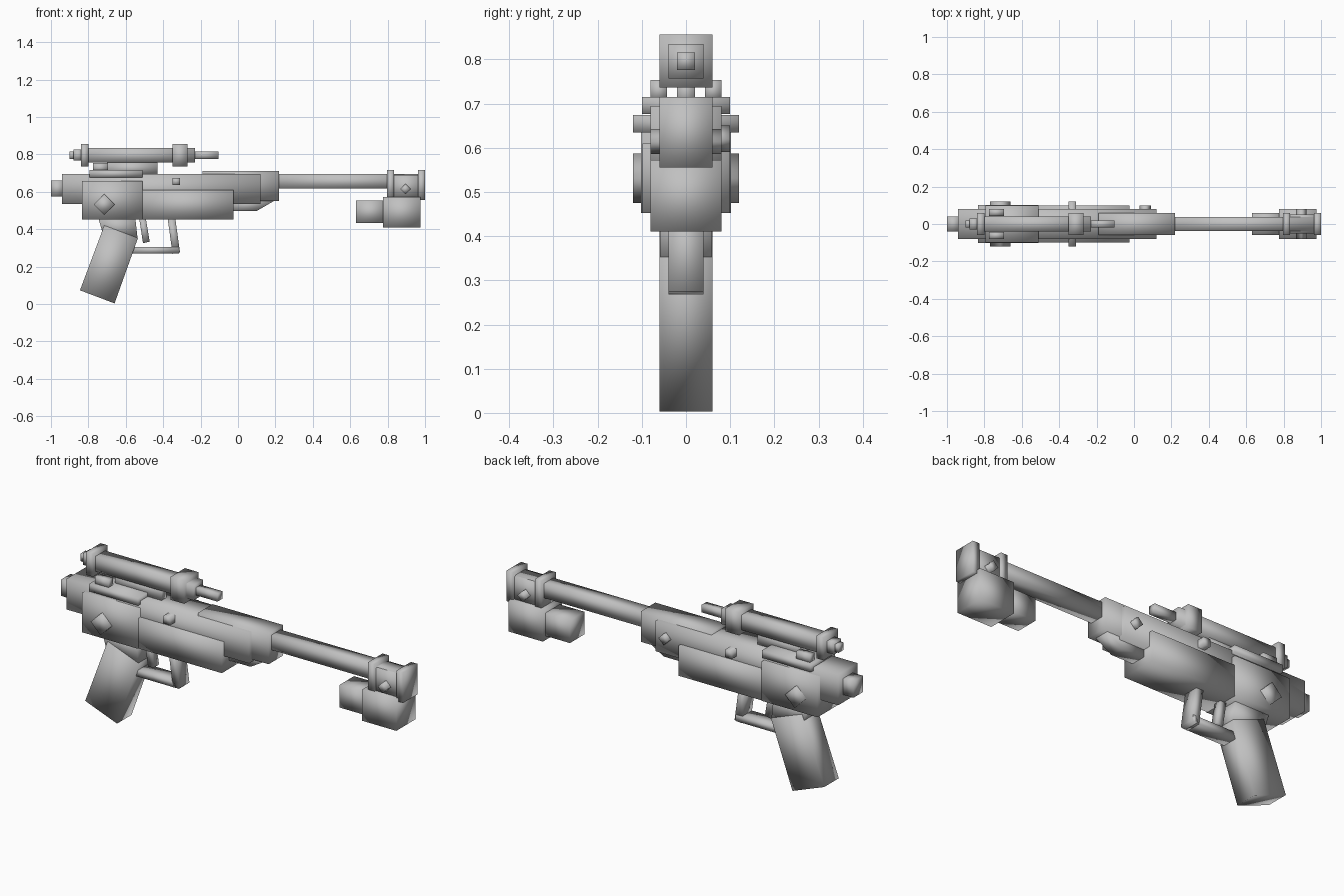
import bpy
import bmesh
from math import sqrt

cube = bpy.data.objects.get("Cube")
if cube:
    bpy.data.objects.remove(cube, do_unlink=True)

grey = bpy.data.materials.new("plain_grey")
grey.use_nodes = True
grey.diffuse_color = (0.53, 0.53, 0.53, 1)
grey.node_tree.nodes["Principled BSDF"].inputs["Base Color"].default_value = (0.53, 0.53, 0.53, 1)


def prism(name, outline, y0, y1):
    """Extrude an (x, z) outline from y0 to y1, softly shaded."""
    bm = bmesh.new()
    face = bm.faces.new([bm.verts.new((x, y0, z)) for x, z in outline])
    extruded = bmesh.ops.extrude_face_region(bm, geom=[face])
    moved = [v for v in extruded["geom"] if isinstance(v, bmesh.types.BMVert)]
    bmesh.ops.translate(bm, verts=moved, vec=(0, y1 - y0, 0))
    bmesh.ops.recalc_face_normals(bm, faces=bm.faces)
    mesh = bpy.data.meshes.new(name)
    bm.to_mesh(mesh)
    bm.free()
    mesh.materials.append(grey)
    mesh.shade_smooth()
    obj = bpy.data.objects.new(name, mesh)
    bpy.context.collection.objects.link(obj)
    return obj


def box(name, x0, x1, z0, z1, y1, y0=None):
    """Box centred on y = 0 unless y0 is given."""
    prism(name, [(x0, z0), (x1, z0), (x1, z1), (x0, z1)], -y1 if y0 is None else y0, y1)


def diamond(name, x, z, r, y0, y1):
    prism(name, [(x - r, z), (x, z - r), (x + r, z), (x, z + r)], y0, y1)


# Receiver and body panels
box("rear_plug", -1.0, -0.93, 0.575, 0.66, 0.04)
box("receiver", -0.94, 0.12, 0.535, 0.695, 0.08)
box("rear_side_panel", -0.835, -0.51, 0.452, 0.658, 0.102)
box("lower_handguard", -0.515, -0.025, 0.452, 0.61, 0.098)
box("front_sleeve", -0.19, 0.22, 0.55, 0.71, 0.06)
box("top_rail", -0.795, -0.51, 0.677, 0.715, 0.1)
diamond("side_bolt", -0.715, 0.531, 0.056, -0.12, 0.12)
box("cross_pin", -0.35, -0.31, 0.635, 0.674, 0.12)
diamond("left_sleeve_bolt", 0.06, 0.62, 0.03, 0.05, 0.1)
prism("front_underlug", [(-0.03, 0.555), (0.2, 0.555), (0.1, 0.497), (-0.03, 0.497)], -0.04, 0.04)

# Barrel and muzzle
box("barrel", 0.2, 0.98, 0.617, 0.694, 0.038)
box("muzzle_core", 0.82, 0.98, 0.565, 0.69, 0.05)
box("muzzle_rear_ring", 0.797, 0.835, 0.555, 0.715, 0.06)
box("muzzle_front_ring", 0.962, 1.0, 0.555, 0.715, 0.06)
diamond("muzzle_bolt", 0.895, 0.614, 0.028, -0.08, 0.08)
box("hanging_block", 0.775, 0.975, 0.41, 0.572, 0.08)
box("hanging_block_rear", 0.632, 0.785, 0.433, 0.552, 0.06)

# Scope
box("scope_mount", -0.7, -0.43, 0.69, 0.76, 0.02)
box("scope_tube", -0.83, -0.23, 0.757, 0.835, 0.04)
box("scope_rear_ring", -0.84, -0.8, 0.736, 0.856, 0.06)
box("scope_front_ring", -0.35, -0.27, 0.736, 0.856, 0.06)
box("scope_eyepiece", -0.88, -0.83, 0.766, 0.826, 0.03)
box("scope_rear_tip", -0.9, -0.87, 0.776, 0.816, 0.02)
box("scope_front_rod", -0.24, -0.105, 0.776, 0.816, 0.02)
for side, y0, y1 in (("right", -0.08, -0.043), ("left", 0.043, 0.08)):
    box(side + "_rail_catch", -0.775, -0.695, 0.705, 0.753, y1, y0)

# Grip
prism("grip_neck", [(-0.75, 0.47), (-0.55, 0.47), (-0.537, 0.35), (-0.715, 0.35)], -0.059, 0.059)
prism("grip", [(-0.715, 0.42), (-0.535, 0.352), (-0.66, 0.003), (-0.845, 0.073)], -0.06, 0.06)

# Trigger and its guard
prism("trigger", [(-0.53, 0.47), (-0.495, 0.47), (-0.472, 0.333), (-0.508, 0.325)], -0.02, 0.02)
box("guard_bottom", -0.58, -0.315, 0.27, 0.305, 0.04)
prism("guard_front", [(-0.378, 0.47), (-0.337, 0.47), (-0.31, 0.275), (-0.35, 0.268)], -0.04, 0.04)
